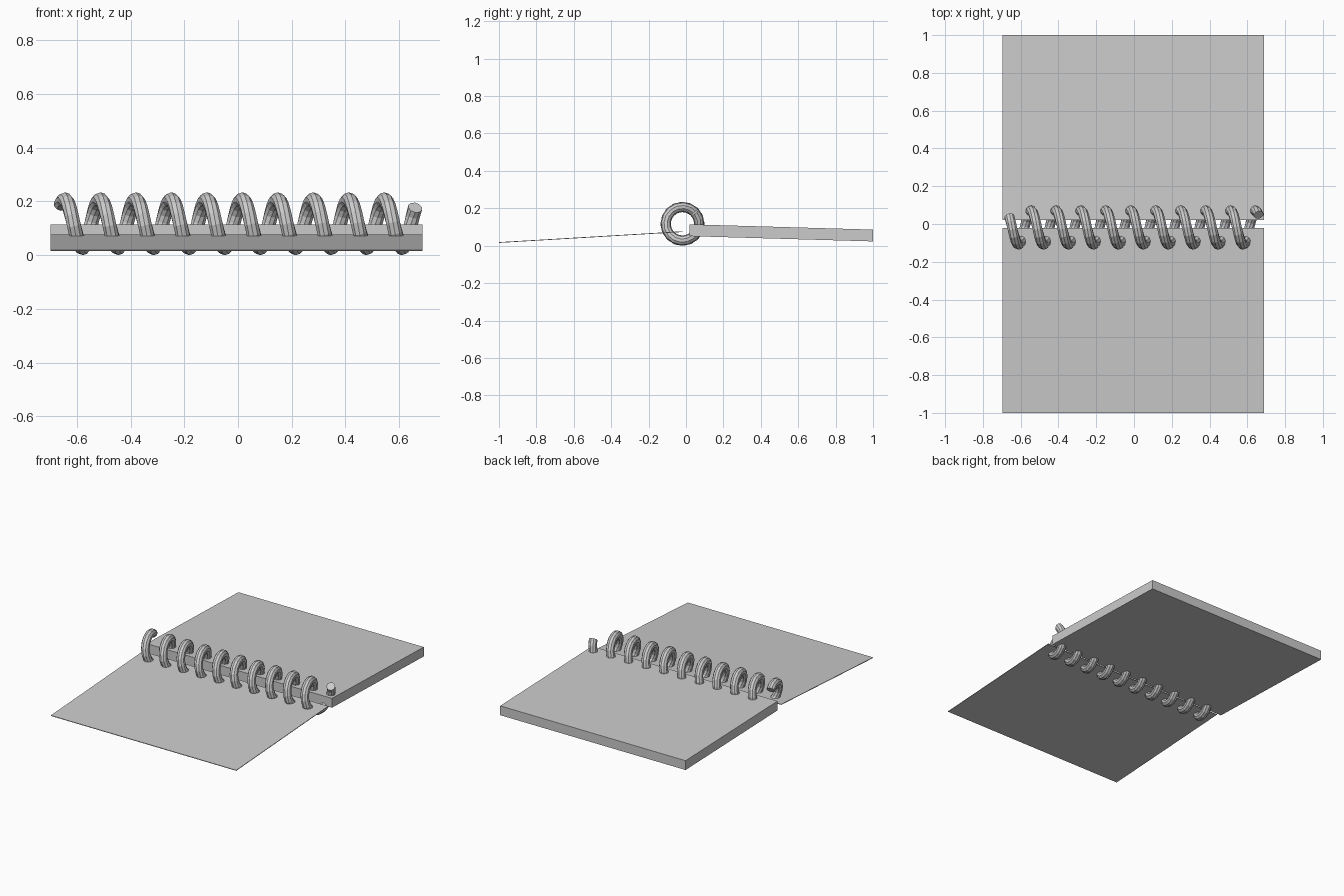
import bpy, bmesh
from math import sin, cos, pi, radians
from mathutils import Vector

if "Cube" in bpy.data.objects:
    bpy.data.objects.remove(bpy.data.objects["Cube"])


def finish(name, bm):
    bmesh.ops.recalc_face_normals(bm, faces=bm.faces[:])
    mesh = bpy.data.meshes.new(name)
    bm.to_mesh(mesh)
    bm.free()
    obj = bpy.data.objects.new(name, mesh)
    bpy.context.collection.objects.link(obj)
    return obj


def slab(name, profile, x0=-0.697, x1=0.687):
    """Extrude a (y, z) profile along x."""
    bm = bmesh.new()
    face = bm.faces.new([bm.verts.new((x0, y, z)) for y, z in profile])
    ext = bmesh.ops.extrude_face_region(bm, geom=[face])["geom"]
    verts = [v for v in ext if isinstance(v, bmesh.types.BMVert)]
    bmesh.ops.translate(bm, verts=verts, vec=(x1 - x0, 0, 0))
    return finish(name, bm)


def coil(name, centre, radius, wire, pitch, x_top, a0, a1, per_turn=16, sides=10):
    """Sweep a round wire along a helix around x; angle 0 is the top."""
    bm = bmesh.new()
    steps = round((a1 - a0) / (2 * pi) * per_turn)
    rings = []
    for i in range(steps + 1):
        a = a0 + (a1 - a0) * i / steps
        out = Vector((0, -sin(a), cos(a)))
        tangent = Vector((pitch / (2 * pi), -radius * cos(a), -radius * sin(a))).normalized()
        side = tangent.cross(out)
        p = Vector((x_top + pitch * a / (2 * pi), *centre)) + radius * out
        rings.append([bm.verts.new(p + wire * (cos(t) * out + sin(t) * side))
                      for t in (2 * pi * k / sides for k in range(sides))])
    for r, s in zip(rings, rings[1:]):
        for k in range(sides):
            n = (k + 1) % sides
            bm.faces.new((r[k], r[n], s[n], s[k]))
    bm.faces.new(rings[0])
    bm.faces.new(rings[-1])
    return finish(name, bm)


# thick stack of pages, sloping down away from the spine
slab("page_block", [(0.02, 0.051), (1.0, 0.023), (1.0, 0.086), (0.02, 0.114)])

# thin opened cover
slab("cover_sheet", [(-1.0, 0.015), (-0.02, 0.073), (-0.02, 0.077), (-1.0, 0.019)])

# spiral wire binding
coil("spiral_binding", (-0.019, 0.117), 0.09, 0.027, 0.1322, -0.645,
     radians(-40), radians(3600 - 48))
